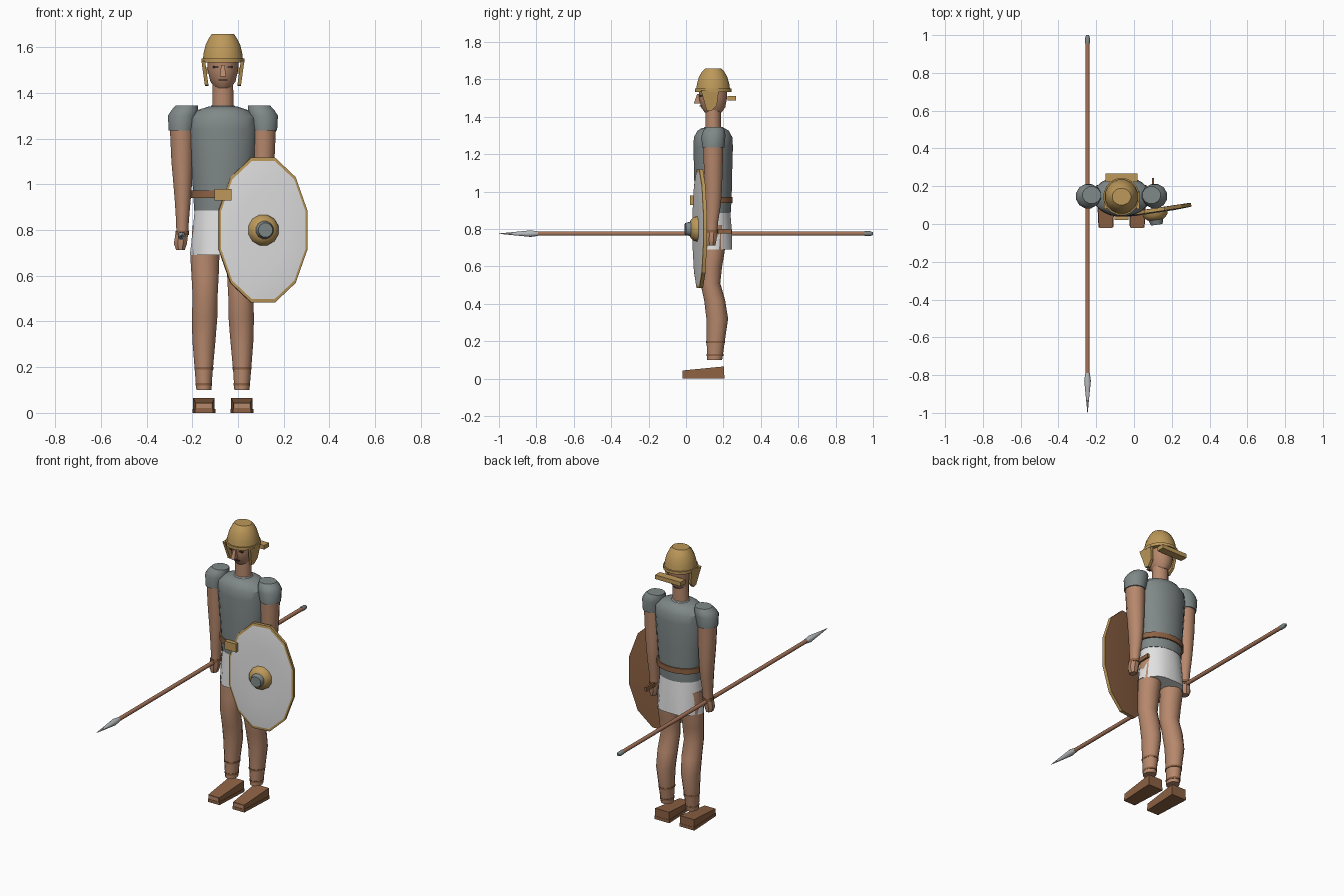
import bpy, bmesh, math
from mathutils import Matrix, Vector

if "Cube" in bpy.data.objects:
    bpy.data.objects.remove(bpy.data.objects["Cube"], do_unlink=True)

CX, CY = -0.066, 0.145   # body axis


def paint(name, code):
    lin = [(int(code[i:i + 2], 16) / 255) ** 2.2 for i in (0, 2, 4)] + [1]
    m = bpy.data.materials.new(name)
    m.use_nodes = True
    m.diffuse_color = lin
    m.node_tree.nodes["Principled BSDF"].inputs["Base Color"].default_value = lin
    return m


SKIN = paint("skin", "B5876C")
LEATHER = paint("leather", "8C6245")
BRONZE = paint("bronze", "BB975A")
IRON = paint("iron grey", "7F8787")
CLOTH = paint("white cloth", "E0E0E0")
STEEL = paint("light steel", "B4B8BA")
WOOD = paint("wood", "A5745A")
DARK = paint("dark line", "4A3A34")


def finish(name, bm, mats, angle=35):
    bmesh.ops.recalc_face_normals(bm, faces=bm.faces)
    me = bpy.data.meshes.new(name)
    bm.to_mesh(me)
    bm.free()
    for m in mats:
        me.materials.append(m)
    ob = bpy.data.objects.new(name, me)
    bpy.context.collection.objects.link(ob)
    bpy.ops.object.select_all(action="DESELECT")
    ob.select_set(True)
    bpy.context.view_layer.objects.active = ob
    if angle:
        bpy.ops.object.shade_smooth_by_angle(angle=math.radians(angle))
    return ob


def loft(name, rings, mats, n=16, frame=Matrix(), bands=None, angle=35, wave=0):
    """Closed skin over elliptical rings (height, centre x, centre y, radius x, radius y)."""
    bm = bmesh.new()
    rows = []
    for k, (h, x, y, rx, ry) in enumerate(rings):
        row = []
        for i in range(n):
            t = math.tau * (i + 0.5) / n
            f = 1 + (wave * math.cos(6 * t) if k == 0 else 0)
            row.append(bm.verts.new(frame @ Vector((x + rx * f * math.cos(t), y + ry * f * math.sin(t), h))))
        rows.append(row)
    for k in range(len(rows) - 1):
        for i in range(n):
            j = (i + 1) % n
            f = bm.faces.new((rows[k][i], rows[k][j], rows[k + 1][j], rows[k + 1][i]))
            f.material_index = bands[k] if bands else 0
    bm.faces.new(rows[0][::-1]).material_index = bands[0] if bands else 0
    bm.faces.new(rows[-1]).material_index = bands[-1] if bands else 0
    return finish(name, bm, mats, angle)


def body(name, rings, mat, **kw):
    """Loft centred on the body axis, rings given as (height, radius x, radius y)."""
    return loft(name, [(h, CX, CY, a, b) for h, a, b in rings], [mat], **kw)


def box(name, centre, size, mat, shape=None):
    bm = bmesh.new()
    bmesh.ops.create_cube(bm, size=1)
    for v in bm.verts:
        if shape:
            shape(v.co)
        v.co = Vector(centre) + v.co * Vector(size)
    return finish(name, bm, [mat], 0)


# torso, belt and skirt
body("cuirass", [(0.885, .128, .095), (0.96, .131, .1), (1.1, .142, .103), (1.24, .153, .107),
                 (1.29, .15, .104), (1.325, .112, .085), (1.34, .065, .06)], IRON, n=20)
body("collar", [(1.33, .055, .052), (1.346, .052, .049)], CLOTH)
body("belt", [(0.94, .142, .106), (0.972, .142, .106)], LEATHER, n=20)
box("belt_buckle", (CX, 0.033, 0.954), (.075, .025, .05), BRONZE)
body("skirt", [(0.69, .142, .106), (0.79, .134, .101), (0.895, .124, .092)], CLOTH, n=24, wave=.04)

# neck, head and face
body("neck", [(1.33, .048, .042), (1.46, .045, .042)], SKIN)
body("head", [(1.422, .036, .045), (1.45, .056, .066), (1.5, .068, .076), (1.57, .07, .078)], SKIN)


def nose_shape(co):
    if co.z > 0:
        co.x *= 0.6
        co.y = 0.5 if co.y > 0 else 0


box("nose", (CX, 0.06, 1.497), (.026, .036, .05), SKIN, nose_shape)
box("mouth", (CX, 0.077, 1.457), (.04, .012, .005), DARK)

# helmet
body("helmet_bowl", [(1.54, .09, .093), (1.575, .086, .088), (1.61, .077, .078),
                     (1.64, .062, .062), (1.657, .05, .045)], BRONZE)
body("helmet_brim", [(1.533, .096, .1), (1.55, .096, .1)], BRONZE)
box("neck_guard", (CX, 0.245, 1.498), (.17, .045, .025), BRONZE)


def cheek_guard(name, s):
    bm = bmesh.new()
    outline = [(.08, 1.54), (.175, 1.54), (.165, 1.46), (.135, 1.43), (.11, 1.435), (.095, 1.49)]
    sides = []
    for depth in (0, .016):
        sides.append([bm.verts.new((CX + s * (.078 + depth - (1.54 - z) * .14), y, z)) for y, z in outline])
    bm.faces.new(sides[0])
    bm.faces.new(sides[1])
    for i in range(len(outline)):
        j = (i + 1) % len(outline)
        bm.faces.new((sides[0][i], sides[0][j], sides[1][j], sides[1][i]))
    finish(name, bm, [BRONZE], 0)


def foot_shape(co):
    if co.y < 0:
        co.x *= 0.78
        if co.z > 0:
            co.z = 0.05


# paired parts
for side, s in (("left", 1), ("right", -1)):
    cheek_guard(side + "_cheek_guard", s)
    box(side + "_eye", (CX + s * .03, 0.08, 1.513), (.026, .014, .008), DARK)

    def limb(name, rings, mat, **kw):
        loft(side + name, [(h, CX + s * o, y, a, b) for h, o, y, a, b in rings], [mat], **kw)

    limb("_sleeve", [(1.235, .182, .145, .057, .062), (1.3, .177, .147, .066, .066),
                     (1.325, .167, .15, .06, .06), (1.345, .158, .153, .05, .046)], IRON, n=12)
    limb("_arm", [(0.77, .178, .138, .026, .028), (0.84, .177, .14, .029, .033),
                  (0.93, .176, .145, .036, .043), (1.0, .176, .146, .042, .047),
                  (1.1, .178, .146, .049, .051), (1.25, .18, .145, .054, .056)], SKIN, n=12)
    limb("_wristband", [(0.778, .178, .138, .031, .033), (0.795, .178, .138, .031, .033)], LEATHER, n=12)
    limb("_hand", [(0.712, .186, .135, .02, .024), (0.74, .186, .135, .031, .03),
                   (0.78, .181, .137, .03, .03)], SKIN, n=8)
    limb("_leg", [(0.1, .083, .153, .034, .04), (0.17, .084, .157, .039, .046),
                  (0.32, .083, .167, .052, .058), (0.42, .08, .153, .057, .056),
                  (0.51, .078, .13, .056, .053), (0.6, .078, .137, .061, .056),
                  (0.68, .079, .145, .065, .062), (0.82, .07, .148, .064, .064)], SKIN, n=14)
    for i, (z, r) in enumerate(((.12, .037), (.19, .043))):
        limb(f"_ankle_strap_{i + 1}", [(z, .083, .155 + i * .003, r, r + .008),
                                       (z + .011, .083, .155 + i * .003, r, r + .008)], LEATHER, n=14)
    fx = CX + s * .083
    box(side + "_sole", (fx, 0.093, 0.009), (.1, .225, .018), LEATHER, lambda co: foot_shape(co) if co.z < 0 else
        setattr(co, "x", co.x * (0.78 if co.y < 0 else 1)))
    box(side + "_shoe", (fx, 0.093, 0.041), (.094, .222, .048), LEATHER, foot_shape)
    box(side + "_toes", (fx, -0.018, 0.031), (.066, .004, .02), SKIN)

# spear, pointing to the front
LAY = Matrix.Rotation(math.pi / 2, 4, "X")
spear = Matrix.Translation((-0.246, 0, 0.775)) @ LAY


def pole(name, rings, mat):
    loft(name, [(h, 0, 0, r, r) for h, r in rings], [mat], n=8, frame=spear, angle=50)


pole("spear_shaft", [(-.97, .012), (.81, .012)], WOOD)
pole("spear_head", [(.79, .013), (.83, .019), (1.0, .001)], STEEL)
pole("spear_butt", [(-1.0, .008), (-.985, .014), (-.955, .014)], IRON)

# oval twelve-sided shield: back, rim edge, rim border and painted face
tilt = Matrix.Translation((0.109, 0.073, 0.8)) @ Matrix.Rotation(math.atan(.15), 4, "Z") @ LAY
loft("shield", [(h, 0, 0, .203 * k, .328 * k) for h, k in
                ((-.011, .97), (-.01, 1), (.009, 1), (.011, .955), (.015, .5))],
     [LEATHER, BRONZE, CLOTH], n=12, frame=tilt, bands=[0, 1, 1, 2], angle=20)
loft("shield_boss", [(h, 0, 0, r, r) for h, r in ((.01, .07), (.03, .066), (.046, .05), (.054, .036))],
     [BRONZE], n=12, frame=tilt)
loft("boss_tip", [(h, 0, 0, r, r) for h, r in ((.045, .042), (.078, .032))],
     [IRON], n=12, frame=tilt)
box("arm_strap", (0.1, 0.165, 0.787), (.012, .155, .024), LEATHER)
